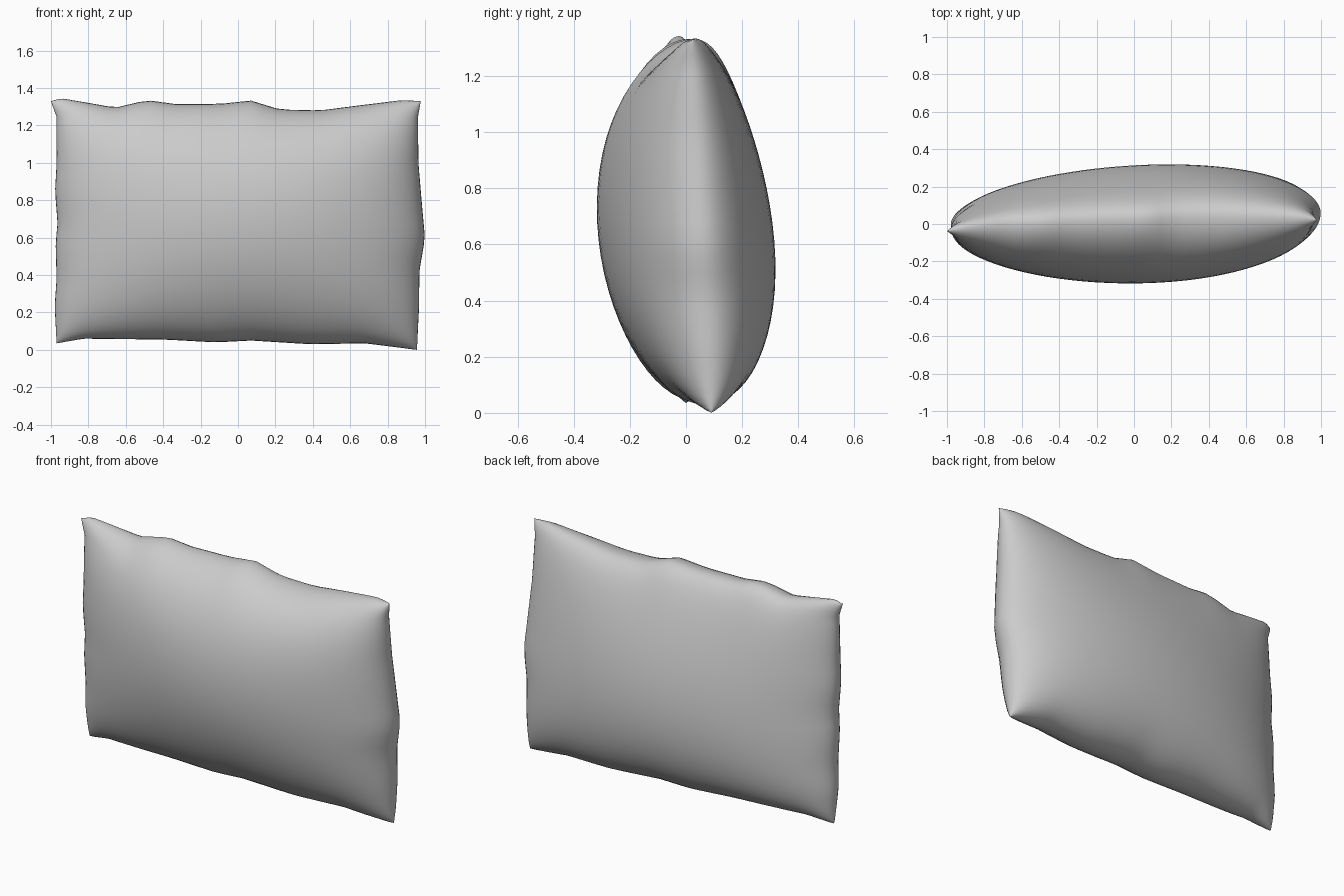
import bpy
import bmesh
from math import sin, cos, pi

old = bpy.data.objects.get("Cube")
if old:
    bpy.data.objects.remove(old, do_unlink=True)

# Fabric colour
fabric = bpy.data.materials.new("grey fabric")
fabric.use_nodes = True
GREY = (0.6, 0.6, 0.6, 1)
fabric.diffuse_color = GREY
fabric.node_tree.nodes["Principled BSDF"].inputs["Base Color"].default_value = GREY

# Wavy seam outline, seen from the front: (position along the edge, offset)
TOP = [(-1, 1.33), (-.95, 1.345), (-.67, 1.295), (-.5, 1.335), (-.35, 1.315), (-.1, 1.315),
       (.07, 1.333), (.23, 1.285), (.45, 1.28), (.65, 1.305), (.9, 1.335), (1, 1.33)]
BOTTOM = [(-1, .035), (-.85, .06), (-.4, .055), (-.12, .04), (.07, .05), (.4, .03), (.7, .035), (1, 0)]
LEFT = [(-1, .957), (-.7, .968), (-.4, .97), (-.13, 1), (.13, .985), (.5, .965), (.88, .962), (1, .977)]
RIGHT = [(-1, -.97), (-.7, -.98), (-.47, -.97), (-.17, -.975), (0, -.965), (.27, -.978),
         (.5, -.97), (.88, -.97), (1, -1)]


def along(points, t):
    """Value of an edge profile at t."""
    for (t0, a), (t1, b) in zip(points, points[1:]):
        if t <= t1:
            return a + (b - a) * (t - t0) / (t1 - t0)
    return points[-1][1]


def mix(a, b, t):
    return a + (b - a) * (t + 1) / 2


def between(low, high, low_mean, high_mean, along_edge, across):
    """Blend two wavy edges, whose waves die out away from the seam."""
    fade = across ** 4
    a = low_mean + (along(low, along_edge) - low_mean) * fade
    b = high_mean + (along(high, along_edge) - high_mean) * fade
    return mix(a, b, across)


def cushion_point(a, b, side):
    """Point on one panel; a and b are angles, so samples crowd at the seam."""
    u, v = sin(a), sin(b)
    x = between(RIGHT, LEFT, -.972, .973, v, u)
    z = between(BOTTOM, TOP, .045, 1.31, u, v)
    # The seam is slightly twisted, and its top edge bows to the back
    y = mix(mix(0, .09, u), mix(-.04, .02, u), v)
    y += .038 * max(v, 0) ** 4 * cos(a)
    # The filling sits low at the back and towards the left at the front
    if side < 0:
        depth = .334 * (1 + .09 * u) * (1 + .01 * v - .07 * v * v)
    else:
        depth = .286 * (1 + .05 * u) * (1 - .18 * v)
    # Plump corners
    depth *= 1 + .4 * (u * v) ** 2 + .4 * (u * v) ** 8
    return x, y + side * depth * cos(a) * cos(b), z


# Front and back panels, joined along the seam
COLS, ROWS = 44, 32
bm = bmesh.new()
for side in (-1, 1):
    grid = [[bm.verts.new(cushion_point(pi * (i / COLS - .5), pi * (j / ROWS - .5), side))
             for i in range(COLS + 1)] for j in range(ROWS + 1)]
    for j in range(ROWS):
        for i in range(COLS):
            quad = [grid[j][i], grid[j][i + 1], grid[j + 1][i + 1], grid[j + 1][i]]
            bm.faces.new(quad if side < 0 else quad[::-1])
seam = [v for v in bm.verts if v.is_boundary]
bmesh.ops.remove_doubles(bm, verts=seam, dist=1e-5)
bmesh.ops.recalc_face_normals(bm, faces=bm.faces)
for face in bm.faces:
    face.smooth = True

mesh = bpy.data.meshes.new("pillow")
bm.to_mesh(mesh)
bm.free()
mesh.materials.append(fabric)
pillow = bpy.data.objects.new("pillow", mesh)
bpy.context.collection.objects.link(pillow)
